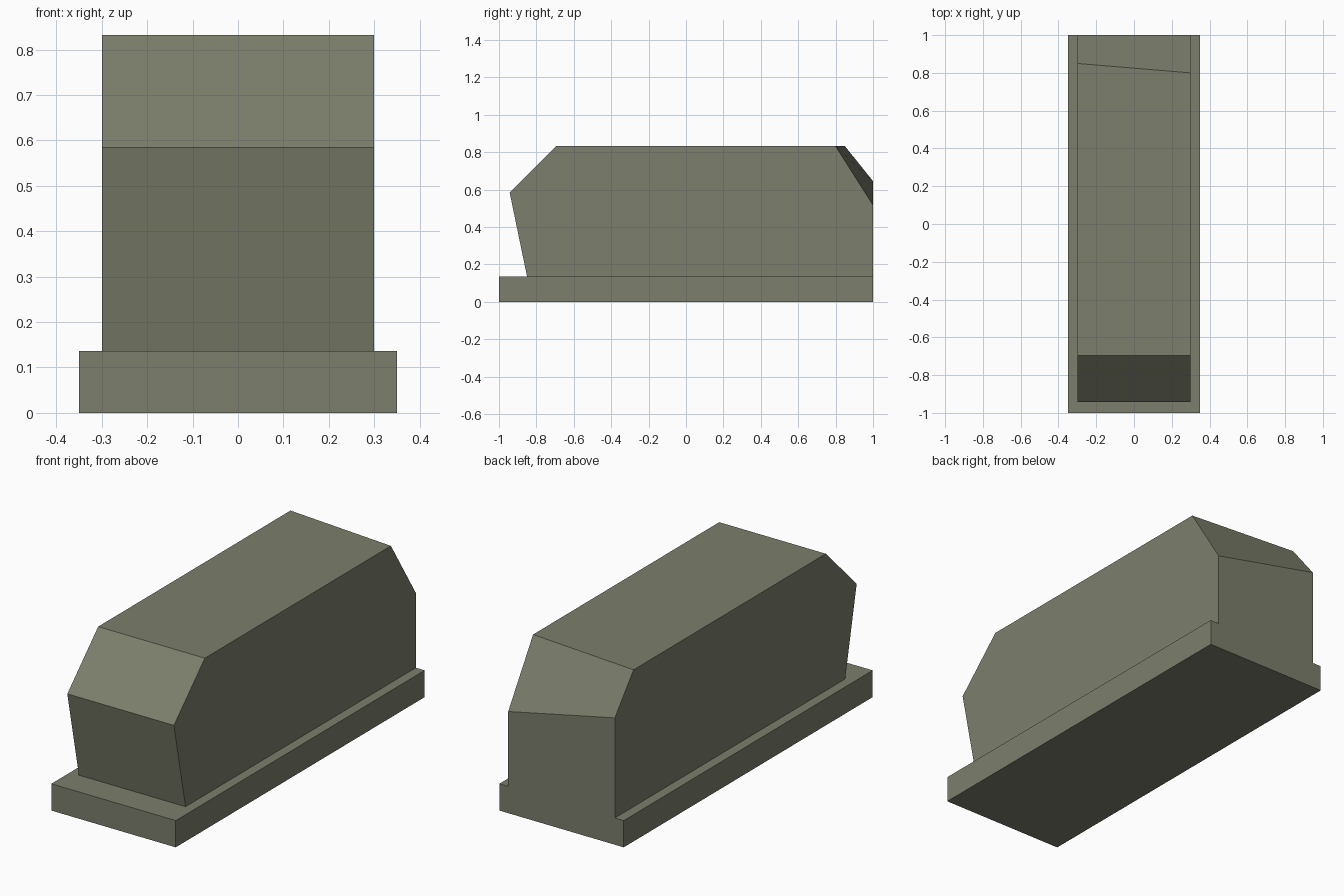
import bpy

if "Cube" in bpy.data.objects:
    bpy.data.objects.remove(bpy.data.objects["Cube"])

# one flat colour
olive = bpy.data.materials.new("olive grey")
olive.diffuse_color = (0.200, 0.209, 0.150, 1)
olive.use_nodes = True
olive.node_tree.nodes["Principled BSDF"].inputs["Base Color"].default_value = olive.diffuse_color


def prism(name, x, right, left):
    """Solid between a profile at +x and a matching profile at -x."""
    n = len(right)
    verts = [(x, y, z) for y, z in right] + [(-x, y, z) for y, z in left]
    faces = [tuple(range(n)), tuple(reversed(range(n, 2 * n)))]
    for i in range(n):
        j = (i + 1) % n
        faces.append((j, i, n + i, n + j))
    mesh = bpy.data.meshes.new(name)
    mesh.from_pydata(verts, [], faces)
    mesh.materials.append(olive)
    obj = bpy.data.objects.new(name, mesh)
    bpy.context.collection.objects.link(obj)
    return obj


# base plate
plate = [(-1, 0), (1, 0), (1, 0.136), (-1, 0.136)]
prism("base_plate", 0.35, plate, plate)

# body: slanted front, rear chamfer skewed from side to side
front = [(0.832, -0.695), (0.585, -0.943), (0.136, -0.85)]
nose = [(y, z) for z, y in front]
right_side = nose + [(1, 0.136), (1, 0.517), (0.80, 0.832)]
left_side = nose + [(1, 0.136), (1, 0.645), (0.85, 0.832)]
prism("body", 0.30, right_side, left_side)
